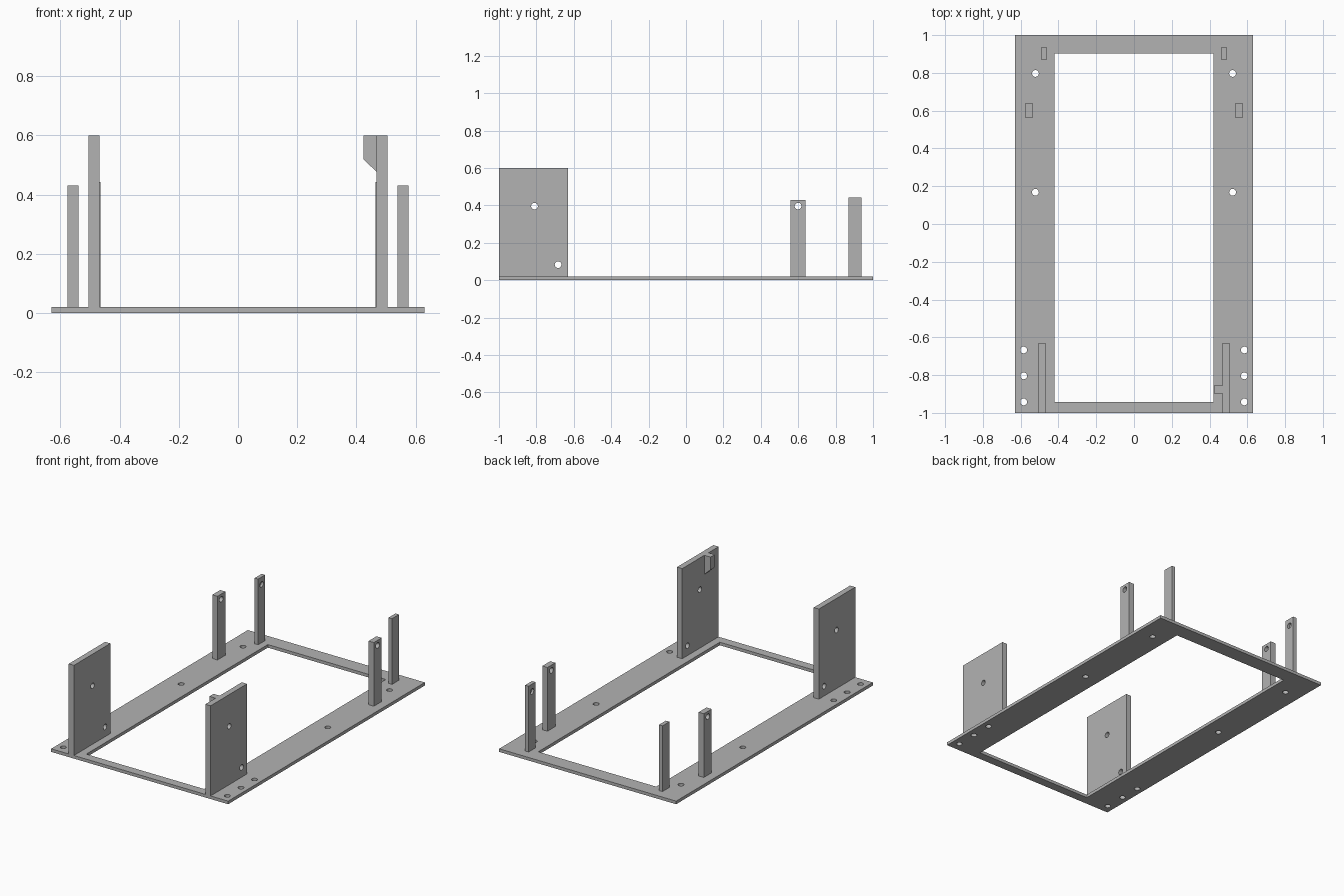
import bpy, bmesh
from mathutils import Matrix, Vector

cube = bpy.data.objects.get("Cube")
if cube:
    bpy.data.objects.remove(cube, do_unlink=True)

grey = bpy.data.materials.new("plain_grey")
grey.use_nodes = True
colour = (0.45, 0.45, 0.45, 1)
grey.diffuse_color = colour
grey.node_tree.nodes["Principled BSDF"].inputs["Base Color"].default_value = colour


def make_object(name, bm):
    bmesh.ops.recalc_face_normals(bm, faces=bm.faces)
    mesh = bpy.data.meshes.new(name)
    bm.to_mesh(mesh)
    bm.free()
    mesh.materials.append(grey)
    obj = bpy.data.objects.new(name, mesh)
    bpy.context.collection.objects.link(obj)
    return obj


def box(name, low, high):
    low, high = Vector(low), Vector(high)
    bm = bmesh.new()
    place = Matrix.Translation((low + high) / 2) @ Matrix.Diagonal((*(high - low), 1))
    bmesh.ops.create_cube(bm, size=1, matrix=place)
    return make_object(name, bm)


def mirrored_box(name, side, x, y, z):
    """Box on one side; x runs from the inner face to the outer face."""
    xs = sorted((side * x[0], side * x[1]))
    return box(name, (xs[0], y[0], z[0]), (xs[1], y[1], z[1]))


def rod(axis, centre, length, radius=0.018):
    bm = bmesh.new()
    turn = Matrix.Rotation(1.5707963, 4, 'Y') if axis == 'X' else Matrix()
    bmesh.ops.create_cone(bm, cap_ends=True, segments=24, radius1=radius, radius2=radius,
                          depth=length, matrix=Matrix.Translation(centre) @ turn)
    return make_object("cutter", bm)


def cut(obj, cutters):
    """Subtract every cutter, then bake the result and drop the cutters."""
    for cutter in cutters:
        mod = obj.modifiers.new("cut", 'BOOLEAN')
        mod.operation = 'DIFFERENCE'
        mod.solver = 'EXACT'
        mod.object = cutter
    bpy.context.view_layer.update()
    graph = bpy.context.evaluated_depsgraph_get()
    baked = bpy.data.meshes.new_from_object(obj.evaluated_get(graph))
    obj.modifiers.clear()
    obj.data = baked
    for cutter in cutters:
        bpy.data.objects.remove(cutter, do_unlink=True)


BASE = 0.02

# Flat base frame with its window and screw holes
frame = box("base_frame", (-0.63, -1, 0), (0.63, 1, BASE))
tools = [box("cutter", (-0.42, -0.943, -0.1), (0.42, 0.903, 0.1))]
for side in (-1, 1):
    for x, y in ((0.522, 0.797), (0.522, 0.168),
                 (0.584, -0.667), (0.584, -0.804), (0.584, -0.942)):
        tools.append(rod('Z', (side * x, y, 0), 0.2))
cut(frame, tools)

for side, label in ((1, "left"), (-1, "right")):
    # Tall front plates with two through holes
    plate = mirrored_box(label + "_front_plate", side, (0.468, 0.505), (-1, -0.63), (BASE, 0.6))
    cut(plate, [rod('X', (side * 0.486, y, z), 0.2)
                for y, z in ((-0.81, 0.396), (-0.684, 0.083))])

    # Middle posts with a through hole
    post = mirrored_box(label + "_middle_post", side, (0.538, 0.575), (0.56, 0.64), (BASE, 0.43))
    cut(post, [rod('X', (side * 0.556, 0.599, 0.396), 0.2)])

    # Thin rear posts with a blind hole on the inner face
    post = mirrored_box(label + "_rear_post", side, (0.464, 0.489), (0.868, 0.938), (BASE, 0.443))
    cut(post, [rod('X', (side * 0.464, 0.903, 0.396), 0.03)])

# Chamfered tab on the inside of the left plate
bm = bmesh.new()
profile = ((0.468, 0.6), (0.424, 0.6), (0.424, 0.518), (0.468, 0.477))
face = bm.faces.new([bm.verts.new((x, -0.897, z)) for x, z in profile])
grown = bmesh.ops.extrude_face_region(bm, geom=[face])["geom"]
bmesh.ops.translate(bm, vec=(0, 0.042, 0),
                    verts=[v for v in grown if isinstance(v, bmesh.types.BMVert)])
make_object("left_plate_tab", bm)
